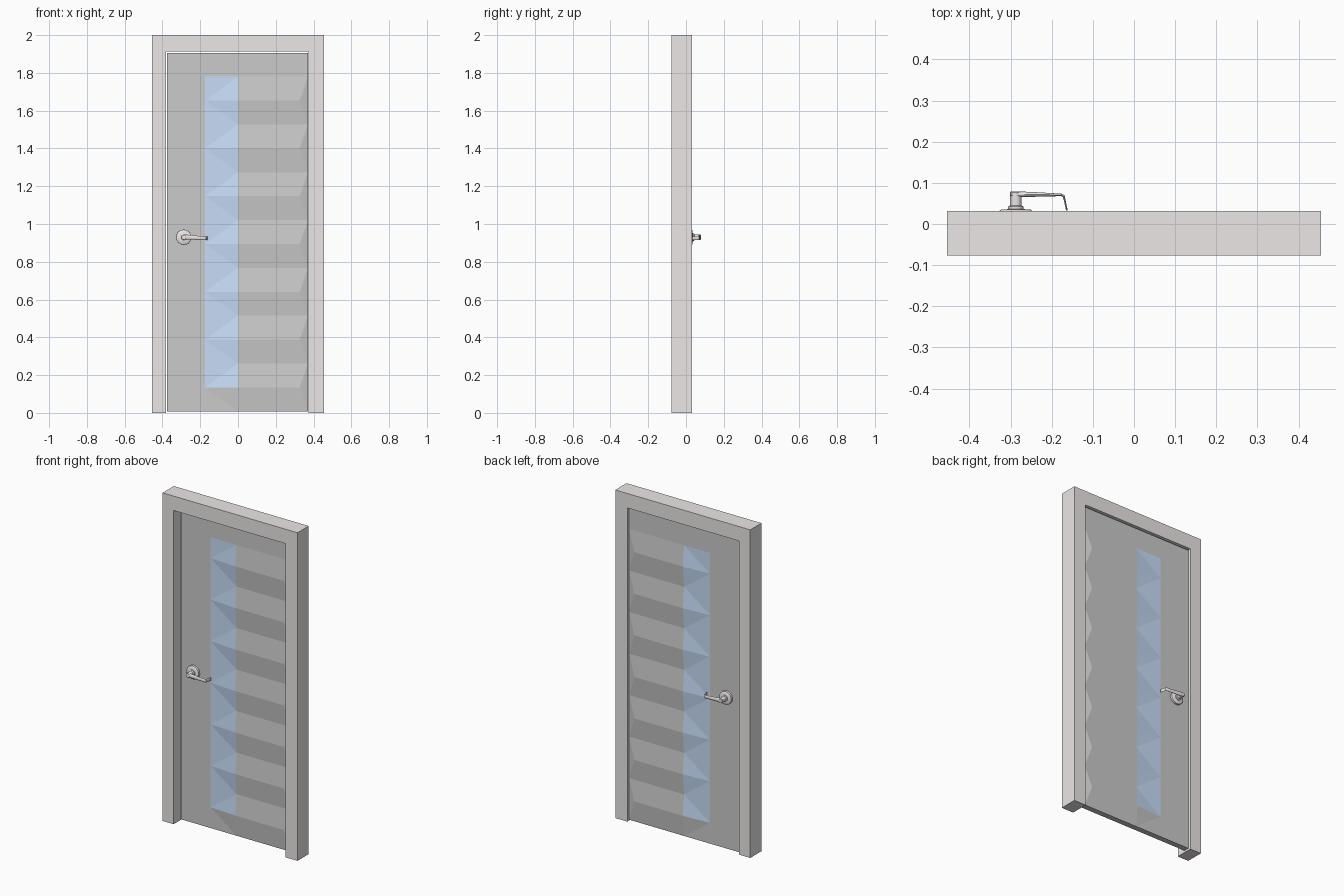
import bpy, bmesh, math
from mathutils import Vector

if "Cube" in bpy.data.objects:
    bpy.data.objects.remove(bpy.data.objects["Cube"])

def material(name, rgb):
    m = bpy.data.materials.new(name)
    m.diffuse_color = (*rgb, 1)
    m.use_nodes = True
    m.node_tree.nodes["Principled BSDF"].inputs["Base Color"].default_value = m.diffuse_color
    return m

metal = material("frame_metal", (0.84, 0.80, 0.80))
grey = material("door_grey", (0.68, 0.68, 0.68))
blue = material("glass_blue", (0.58, 0.73, 0.94))

def finish(name, bm, mat, smooth=False):
    bmesh.ops.recalc_face_normals(bm, faces=bm.faces)
    me = bpy.data.meshes.new(name)
    bm.to_mesh(me)
    bm.free()
    ob = bpy.data.objects.new(name, me)
    bpy.context.collection.objects.link(ob)
    me.materials.append(mat)
    if smooth:
        bpy.ops.object.select_all(action='DESELECT')
        bpy.context.view_layer.objects.active = ob
        ob.select_set(True)
        bpy.ops.object.shade_smooth_by_angle(angle=math.radians(40))
    return ob

# Frame: upside-down U profile extruded through the wall depth
bm = bmesh.new()
outline = [(-.455, 0), (-.455, 2), (.455, 2), (.455, 0),
           (.374, 0), (.374, 1.912), (-.38, 1.912), (-.38, 0)]
face = bm.faces.new([bm.verts.new((x, -.077, z)) for x, z in outline])
ext = bmesh.ops.extrude_face_region(bm, geom=[face])
bmesh.ops.translate(bm, vec=(0, .108, 0),
                    verts=[v for v in ext['geom'] if isinstance(v, bmesh.types.BMVert)])
finish("door_frame", bm, metal)

# Door leaf: flat and folded facets, identical on both sides
FRONT, BACK = -.015, .019
RISE = .011
TOP, BOT = 1.78, .008
STEP = (TOP - BOT) / 14
LEFT, RIGHT, RIDGE_END, EDGE = -.175, .37, .327, -.375

def slab(name, polys, mat):
    """Facets (x, z, rise) on front and back, closed along the open edges."""
    bm = bmesh.new()
    cache = {}

    def vert(p, side):
        key = (round(p[0], 4), round(p[1], 4), side)
        if key not in cache:
            y = FRONT - p[2] if side == 0 else BACK + p[2]
            cache[key] = bm.verts.new((p[0], y, p[1]))
        return cache[key]

    edges = {}
    for poly in polys:
        for side in (0, 1):
            bm.faces.new([vert(p, side) for p in poly])
        for a, b in zip(poly, poly[1:] + poly[:1]):
            key = frozenset((tuple(round(c, 4) for c in a), tuple(round(c, 4) for c in b)))
            edges.setdefault(key, []).append((a, b))
    for pairs in edges.values():
        if len(pairs) == 1:
            a, b = pairs[0]
            bm.faces.new([vert(a, 0), vert(b, 0), vert(b, 1), vert(a, 1)])
    return finish(name, bm, mat)

stile = [[(EDGE, BOT, 0), (LEFT, BOT, 0), (LEFT, 1.906, 0), (EDGE, 1.906, 0)]]
rail = [[(LEFT, TOP, 0), (RIGHT, TOP, 0), (RIGHT, 1.906, 0), (LEFT, 1.906, 0)]]
folds = []
glass = [[(LEFT, TOP, 0), (LEFT, TOP - STEP, 0), (0, TOP, 0)]]
for k in range(7):
    up, ridge, low = (TOP - (2 * k + i) * STEP for i in range(3))
    crest = (0, ridge, RISE)
    crest_end = (RIDGE_END, ridge, RISE)
    tip = (LEFT, ridge, 0)
    folds += [[(0, up, 0), crest, crest_end, (RIGHT, up, 0)],
              [crest, (0, low, 0), (RIGHT, low, 0), crest_end],
              [crest_end, (RIGHT, low, 0), (RIGHT, up, 0)]]
    glass.append([(0, up, 0), tip, crest])
    below = [[tip, (0, low, 0), crest],
             [tip, (LEFT, low - STEP if k < 6 else BOT, 0), (0, low, 0)]]
    if k < 6:
        glass += below
    else:
        folds += below
slab("door_stile", stile, grey)
slab("door_top_rail", rail, grey)
slab("folded_panel", folds, grey)
slab("folded_glass", glass, blue)

# Handles: d is the distance out from the door surface
HX, HZ = -.287, .93

def loft(name, rings, y_of):
    bm = bmesh.new()
    loops = [[bm.verts.new((x, y_of(d), z)) for x, d, z in ring] for ring in rings]
    n = len(loops[0])
    for a, b in zip(loops, loops[1:]):
        for i in range(n):
            j = (i + 1) % n
            bm.faces.new([a[i], a[j], b[j], b[i]])
    bm.faces.new(loops[0])
    bm.faces.new(loops[-1])
    finish(name, bm, metal, True)

# Turned rose and spindle profile: radius, d
turned = [(.040, 0), (.040, .013), (.036, .016), (.019, .017), (.019, .023),
          (.014, .026), (.014, .058), (.012, .060)]
# Lever path: x, d, z, half thickness, half height
lever = [(-.299, .053, .931, .006, .010), (-.285, .053, .931, .007, .014),
         (-.25, .053, .929, .006, .012), (-.20, .052, .926, .004, .010),
         (-.178, .052, .925, .003, .010), (-.171, .049, .925, .003, .010),
         (-.168, .037, .925, .002, .010), (-.163, .014, .925, .002, .009)]

def circle(n):
    return [(math.cos(2 * math.pi * i / n), math.sin(2 * math.pi * i / n)) for i in range(n)]

for label, y_of in (("front", lambda d: FRONT - d), ("back", lambda d: BACK + d)):
    loft(label + "_handle_rose",
         [[(HX + r * c, d, HZ + r * s) for c, s in circle(32)] for r, d in turned], y_of)
    rings = []
    for i, (x, d, z, a, b) in enumerate(lever):
        p, q = lever[max(i - 1, 0)], lever[min(i + 1, len(lever) - 1)]
        t = Vector((q[0] - p[0], q[1] - p[1])).normalized()
        rings.append([(x - t.y * a * c, d + t.x * a * c, z + b * s) for c, s in circle(16)])
    loft(label + "_handle_lever", rings, y_of)
